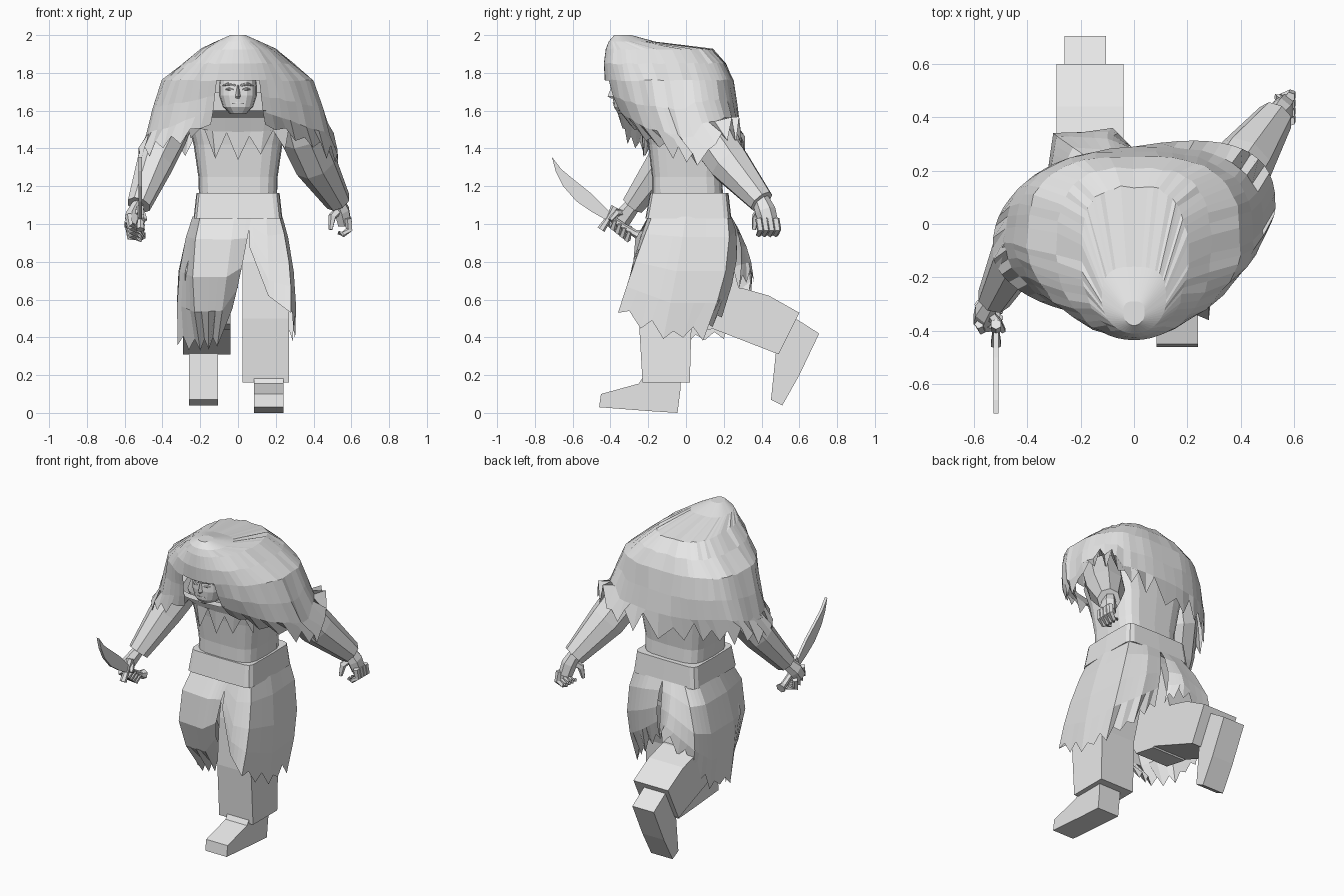
import bpy, bmesh, random
from math import sin, cos, pi
from mathutils import Vector

random.seed(4)
if "Cube" in bpy.data.objects:
    bpy.data.objects.remove(bpy.data.objects["Cube"])

grey = bpy.data.materials.new("plain grey")
grey.use_nodes = True
grey.diffuse_color = (0.8, 0.8, 0.8, 1)
grey.node_tree.nodes["Principled BSDF"].inputs["Base Color"].default_value = grey.diffuse_color


def make(name, verts, faces):
    mesh = bpy.data.meshes.new(name)
    mesh.from_pydata([tuple(v) for v in verts], [], faces)
    mesh.materials.append(grey)
    bm = bmesh.new()
    bm.from_mesh(mesh)
    bmesh.ops.recalc_face_normals(bm, faces=bm.faces)
    bm.to_mesh(mesh)
    bm.free()
    obj = bpy.data.objects.new(name, mesh)
    bpy.context.collection.objects.link(obj)
    return obj


def loft(name, rows, closed=True, caps=(True, True), skip=None):
    """Quads between rows of points, with optional end caps."""
    n = len(rows[0])
    faces = []
    for i in range(len(rows) - 1):
        for j in range(n if closed else n - 1):
            if skip and skip(i, j):
                continue
            k = (j + 1) % n
            faces.append((i * n + j, i * n + k, (i + 1) * n + k, (i + 1) * n + j))
    if closed and caps[0]:
        faces.append(tuple(range(n)))
    if closed and caps[1]:
        faces.append(tuple(range((len(rows) - 1) * n, len(rows) * n)))
    return make(name, [p for row in rows for p in row], faces)


def prism(name, profile, x0, x1):
    """Side profile (y, z) carried across from x0 to x1, kept inside the belt at the waist."""
    return loft(name, [[(max(-.19, min(.19, x)) if z > 1 and y > -.3 else x, y, z)
                        for y, z in profile] for x in (x0, x1)])


def limb(name, path, radii, sides=8, flat=1.0):
    """Tapering tube along a path."""
    path = [Vector(p) for p in path]
    rows = []
    for i, p in enumerate(path):
        d = (path[min(i + 1, len(path) - 1)] - path[max(i - 1, 0)]).normalized()
        u = (Vector((1, 0, 0)) - d * d.x).normalized()
        w = d.cross(u)
        turn = pi / sides
        rows.append([p + radii[i] * (u * flat * cos(a) + w * sin(a))
                     for a in (turn + 2 * pi * k / sides for k in range(sides))])
    return loft(name, rows)


def drape(name, top, columns, rag, per=4, calm=0):
    """Hanging cloth through (top, middle, bottom) columns; torn hem after the calm columns."""
    cols = []
    for a, b in zip(columns, columns[1:]):
        for s in range(per):
            cols.append([Vector(p).lerp(Vector(q), s / per) for p, q in
                         zip(((*a[0], top), *a[1:]), ((*b[0], top), *b[1:]))])
    cols.append([Vector(p) for p in ((*columns[-1][0], top), *columns[-1][1:])])
    rows = []
    for v in (0, 0.2, 0.5, 0.75, 1):
        row = []
        for j, (t, m, b) in enumerate(cols):
            p = t * (1 - v) * (1 - 2 * v) + m * 4 * v * (1 - v) + b * v * (2 * v - 1)
            if v == 1 and j >= calm:
                p.z += rag * (random.uniform(0.3, 1) if j % 2 else -random.uniform(0, 0.5))
            row.append(p)
        rows.append(row)
    return loft(name, rows, closed=False)


def oval(z, width, front, back, power_front, power_back, count):
    """Horizontal ring, starting at the front, with its own roundness fore and aft."""
    mid = (front + back) / 2
    ring = []
    for k in range(count):
        a = 2 * pi * k / count
        s, c = sin(a), cos(a)
        e = 2 / (power_front if c > 0 else power_back)
        x = width * abs(s) ** e * (1 if s > 0 else -1)
        depth = (front if c > 0 else back) - mid
        ring.append(Vector((x, mid + depth * abs(c) ** e, z)))
    return ring


# Hooded cape: dome, shoulders, torn hem, opening for the face
SEG = 56
HEM = ((0, 1.58), (25, 1.51), (50, 1.41), (90, 1.33), (130, 1.4), (180, 1.38))


def hem_height(k):
    turn = (k * 360 / SEG + 180) % 360 - 180
    a = abs(turn)
    lift = .08 if 100 < turn < 145 else 0
    for (a0, z0), (a1, z1) in zip(HEM, HEM[1:]):
        if a <= a1:
            return z0 + (z1 - z0) * (a - a0) / (a1 - a0) + lift


rings = []
for z, w, f, b, power in ((2, .04, -.38, -.29, 2), (1.965, .12, -.41, -.16, 2),
                          (1.925, .2, -.425, .14, 2), (1.85, .29, -.435, .21, 2),
                          (1.76, .4, -.43, .25, 1.75)):
    rings.append(oval(z, w, f, b, power, 3, SEG))
for v, w, f, b in ((.35, .45, -.41, .275), (.7, .485, -.38, .285), (1, .53, -.34, .29)):
    ring = oval(1.76, w, f, b, 1.7, 2.6, SEG)
    for k, p in enumerate(ring):
        p.z += (hem_height(k) - 1.76) * v
        p.y += .16 * p.x * v ** 3
        if v == 1 and 3 < k < SEG - 3:
            reach = 1.5 if p.y > .1 else 1
            p.z += reach * (random.uniform(.02, .07) if k % 2 else -random.uniform(0, .04))
    rings.append(ring)
for ring in rings[2:7]:
    for p in ring[4:SEG - 3]:
        p += Vector([random.uniform(-.005, .005) for _ in range(3)])
loft("hooded_cape", rings, caps=(True, False),
     skip=lambda i, j: i >= 4 and (j < 3 or j >= SEG - 3))

# Head and facial features
loft("head", [oval(z, w, f, -.18, 2.6, 2, 16) for z, w, f in
              ((1.585, .045, -.36), (1.62, .08, -.382), (1.68, .1, -.388),
               (1.73, .1, -.385), (1.8, .09, -.375))])
loft("nose", [[(-w, -.37, z), (0, y, z), (w, -.37, z)] for z, w, y in
              ((1.665, .02, -.395), (1.675, .022, -.415), (1.735, .01, -.392))])
limb("lips", [(-.03, -.379, 1.638), (0, -.39, 1.643), (.03, -.379, 1.638)], (.003, .008, .003), 6)
for side, label in ((1, "left"), (-1, "right")):
    limb(label + "_brow", [(side * .015, -.388, 1.733), (side * .05, -.383, 1.742),
                           (side * .08, -.36, 1.733)], (.006, .008, .004), 6)
    limb(label + "_eye", [(side * .025, -.385, 1.712), (side * .045, -.383, 1.715),
                          (side * .065, -.37, 1.712)], (.003, .008, .003), 6)

# Torso, belt and torn chest cloth
loft("torso", [oval(z, w, f, b, 4, 4, 20) for z, w, f, b in
               ((1.1, .205, -.18, .2), (1.25, .21, -.18, .19), (1.42, .235, -.2, .21),
                (1.55, .27, -.225, .21), (1.7, .2, -.24, .16))])
loft("belt", [oval(z, w, f, b, 10, 10, 16) for z, w, f, b in
              ((1.03, .235, -.215, .24), (1.165, .22, -.19, .225))])
loft("pelvis", [oval(z, w, f, b, 4, 4, 12) for z, w, f, b in
                ((.85, .17, -.12, .17), (1.08, .21, -.19, .22))])
drape("chest_cloth", 1.6, (
    ((-.27, -.28), (-.28, -.23, 1.56), (-.25, -.2, 1.46)),
    ((-.12, -.37), (-.14, -.26, 1.56), (-.12, -.225, 1.39)),
    ((0, -.38), (0, -.265, 1.56), (0, -.225, 1.38)),
    ((.12, -.37), (.14, -.26, 1.56), (.12, -.225, 1.39)),
    ((.27, -.28), (.28, -.23, 1.56), (.25, -.2, 1.44))), .1, 2)

# Torn skirt panels
drape("left_skirt", 1.04, (
    ((.05, -.2), (.06, -.23, .95), (.06, -.25, .88)),
    ((.15, -.2), (.16, -.28, .8), (.16, -.31, .62)),
    ((.22, -.18), (.27, -.27, .8), (.28, -.36, .53)),
    ((.235, 0), (.295, -.05, .75), (.305, -.12, .4)),
    ((.22, .22), (.28, .21, .75), (.29, .09, .4)),
    ((.1, .24), (.13, .27, .82), (.16, .19, .52)),
    ((0, .24), (.02, .27, .87), (.03, .23, .66))), .06, calm=9)
drape("right_skirt", 1.04, (
    ((.07, -.2), (.02, -.255, .77), (-.03, -.14, .55)),
    ((-.02, -.2), (-.06, -.285, .72), (-.11, -.08, .35)),
    ((-.2, -.19), (-.24, -.27, .72), (-.2, -.08, .33)),
    ((-.24, 0), (-.31, -.05, .75), (-.32, 0, .38)),
    ((-.23, .19), (-.315, .19, .75), (-.31, .2, .4)),
    ((-.16, .24), (-.29, .33, .8), (-.28, .33, .6)),
    ((-.06, .24), (-.1, .32, .88), (-.08, .36, .72)),
    ((0, .24), (-.02, .29, .88), (0, .28, .68))), .06, calm=5)

# Standing leg and boot
prism("left_trouser", ((-.23, .16), (-.25, .5), (-.23, .8), (-.18, 1.05),
                       (.14, 1.05), (.12, .8), (.03, .5), (.02, .16)), .025, .27)
prism("left_boot", ((-.46, .03), (-.45, .1), (-.25, .155), (-.22, .2), (-.03, .2),
                    (-.03, .12), (-.045, 0), (-.2, .01)), .085, .24)

# Raised leg, bent back at the knee
prism("right_thigh", ((-.16, 1.05), (-.17, .75), (-.03, .47), (.13, .44),
                      (.28, .66), (.18, 1.05)), -.28, -.04)
prism("right_trouser", ((.02, .47), (.13, .45), (.49, .31), (.6, .53), (.44, .62),
                        (.3, .66), (.1, .66)), -.29, -.04)
prism("right_boot", ((.44, .42), (.48, .36), (.45, .07), (.51, .04), (.6, .2),
                     (.705, .42), (.58, .5), (.5, .52)), -.26, -.105)

# Arms and hands
limb("left_arm", [(.28, .02, 1.66), (.34, .12, 1.47), (.41, .23, 1.32), (.53, .4, 1.12)],
     (.1, .12, .115, .07))
limb("left_palm", [(.525, .395, 1.13), (.55, .42, 1.07), (.565, .44, 1.0)], (.045, .055, .05), 6, .8)
for k in range(4):
    y = .385 + .03 * k
    limb("left_finger", [(.585, y, 1.03), (.59, y + .01, .97), (.555, y, .945), (.53, y, .955)],
         (.02, .02, .016, .012), 5)
limb("left_thumb", [(.54, .4, 1.08), (.5, .37, 1.04), (.49, .36, .97)], (.025, .022, .012), 5)

limb("right_arm", [(-.3, .02, 1.64), (-.37, -.02, 1.48), (-.44, -.12, 1.32), (-.525, -.28, 1.1)],
     (.1, .11, .1, .065))
limb("right_palm", [(-.53, -.28, 1.1), (-.56, -.33, 1.04), (-.57, -.36, .99)], (.04, .05, .045), 6, .8)
for k in range(4):
    y, z = -.375 + .025 * k, 1.04 - .02 * k
    limb("right_finger", [(-.58, y, z + .01), (-.57, y - .02, z - .05), (-.52, y - .01, z - .06),
                          (-.5, y, z - .02)], (.018, .02, .018, .012), 5)
limb("right_thumb", [(-.55, -.33, 1.06), (-.51, -.37, 1.06), (-.49, -.4, 1.02)],
     (.022, .02, .012), 5)

# Curved sword
prism("blade", ((-.71, 1.355), (-.66, 1.29), (-.6, 1.24), (-.5, 1.16), (-.39, 1.05),
                (-.42, 1.02), (-.5, 1.065), (-.58, 1.12), (-.65, 1.2), (-.69, 1.28)),
      -.526, -.508)
limb("sword_grip", [(-.517, -.41, 1.04), (-.517, -.33, .985), (-.517, -.27, .95), (-.517, -.24, .94)],
     (.018, .018, .02, .032), 6)
limb("sword_guard", [(-.517, -.375, 1.09), (-.517, -.41, 1.03), (-.517, -.45, .97)],
     (.022, .016, .022), 6)
